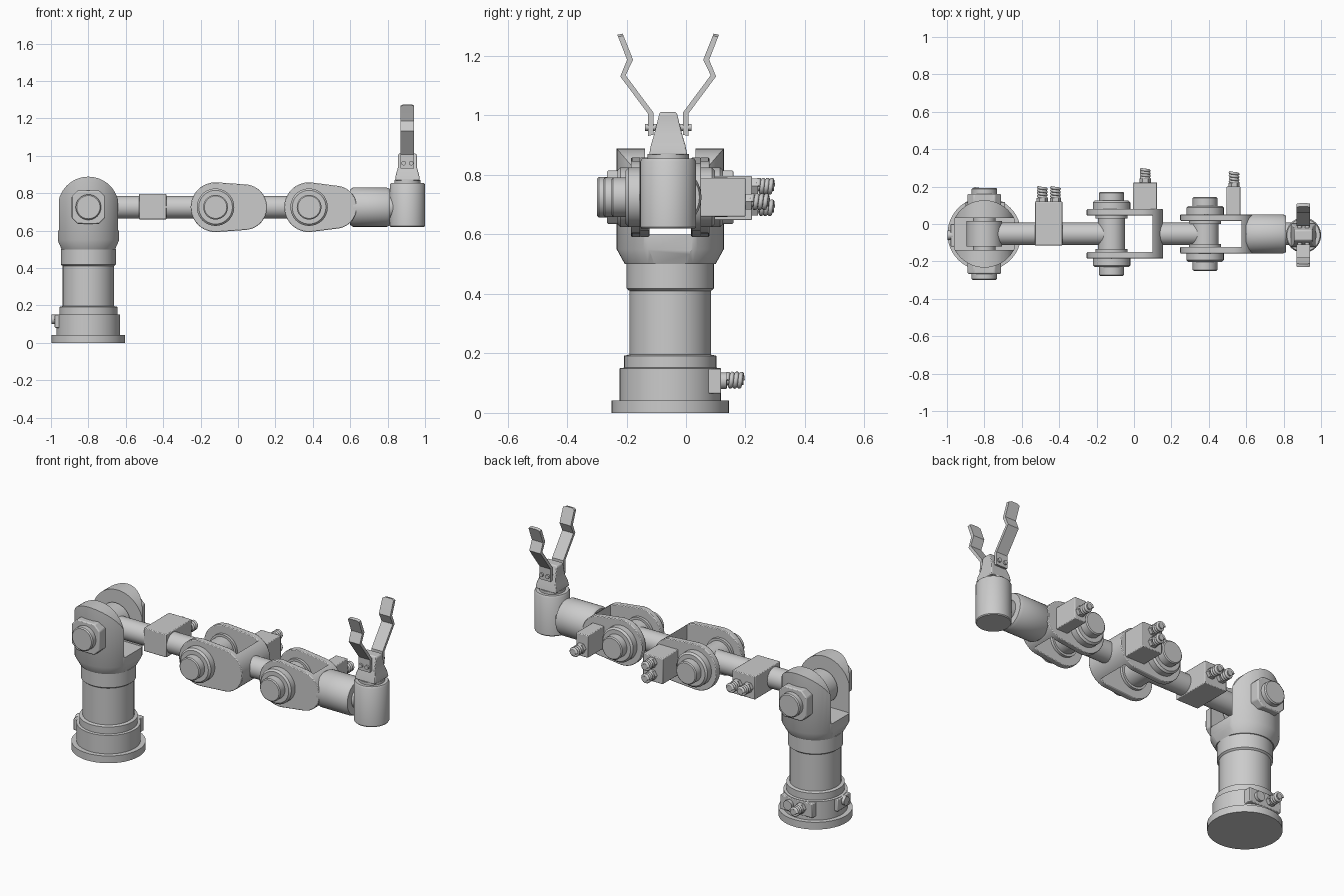
import bpy, bmesh, math
from mathutils import Vector, Matrix

if "Cube" in bpy.data.objects:
    bpy.data.objects.remove(bpy.data.objects["Cube"])

CY, CZ = -0.053, 0.725   # arm axis
BX = -0.8                # base axis


def finish(name, bm, bevel=0.0, angle=35):
    bmesh.ops.recalc_face_normals(bm, faces=bm.faces)
    me = bpy.data.meshes.new(name)
    bm.to_mesh(me)
    bm.free()
    ob = bpy.data.objects.new(name, me)
    bpy.context.collection.objects.link(ob)
    bpy.ops.object.select_all(action='DESELECT')
    bpy.context.view_layer.objects.active = ob
    ob.select_set(True)
    if bevel:
        m = ob.modifiers.new("bevel", 'BEVEL')
        m.width, m.segments, m.limit_method = bevel, 2, 'ANGLE'
    bpy.ops.object.shade_smooth_by_angle(angle=math.radians(angle))
    return ob


def box(name, lo, hi, bevel=0.0):
    lo, hi = Vector(lo), Vector(hi)
    bm = bmesh.new()
    bmesh.ops.create_cube(bm, size=1)
    bmesh.ops.transform(bm, matrix=Matrix.Translation((lo + hi) / 2) @ Matrix.Diagonal((*(hi - lo), 1)), verts=bm.verts)
    return finish(name, bm, bevel)


def lathe(name, profile, origin, axis='Z', n=40):
    """Revolve (radius, distance) points around an axis through origin."""
    rot = {'Z': Matrix.Identity(3), 'X': Matrix.Rotation(math.pi / 2, 3, 'Y'),
           'Y': Matrix.Rotation(-math.pi / 2, 3, 'X')}[axis]
    bm = bmesh.new()
    rings = []
    for r, h in profile:
        rings.append([bm.verts.new(Vector(origin) + rot @ Vector((
            r * math.cos(2 * math.pi * i / n), r * math.sin(2 * math.pi * i / n), h))) for i in range(n)])
    for a, b in zip(rings, rings[1:]):
        for i in range(n):
            bm.faces.new((a[i], a[(i + 1) % n], b[(i + 1) % n], b[i]))
    bm.faces.new(rings[0])
    bm.faces.new(rings[-1])
    return finish(name, bm)


def extrude(name, pts, a, b, axis='Y', bevel=0.0):
    """Extrude a 2D outline: (x, z) along y, or (y, z) along x."""
    put = (lambda p, t: (p[0], t, p[1])) if axis == 'Y' else (lambda p, t: (t, p[0], p[1]))
    bm = bmesh.new()
    f = [bm.verts.new(put(p, a)) for p in pts]
    g = [bm.verts.new(put(p, b)) for p in pts]
    bm.faces.new(f)
    bm.faces.new(g)
    for i in range(len(pts)):
        j = (i + 1) % len(pts)
        bm.faces.new((f[i], f[j], g[j], g[i]))
    return finish(name, bm, bevel)


def boolean(ob, cutter, op):
    m = ob.modifiers.new("cut", 'BOOLEAN')
    m.object, m.operation, m.solver = cutter, op, 'EXACT'
    bpy.ops.object.select_all(action='DESELECT')
    bpy.context.view_layer.objects.active = ob
    ob.select_set(True)
    bpy.ops.object.modifier_apply(modifier=m.name)
    bpy.data.objects.remove(cutter)


def arc(cx, cz, r, a0, a1, n=16):
    return [(cx + r * math.cos(math.radians(a0 + (a1 - a0) * i / n)),
             cz + r * math.sin(math.radians(a0 + (a1 - a0) * i / n))) for i in range(n + 1)]


def coil(name, x, y, z, length):
    """Cable fitting pointing to +y: hex nut, core and helical cable."""
    lathe(name + "_nut", [(.03, 0), (.03, .02)], (x, y, z), 'Y', 6)
    lathe(name + "_core", [(.016, .015), (.016, length - .005)], (x, y, z), 'Y', 12)
    cu = bpy.data.curves.new(name, 'CURVE')
    cu.dimensions, cu.bevel_depth, cu.bevel_resolution, cu.use_fill_caps = '3D', .008, 2, True
    sp = cu.splines.new('POLY')
    n = 48
    sp.points.add(n)
    for i, p in enumerate(sp.points):
        t = 2 * math.pi * 3.5 * i / n
        p.co = (x + .021 * math.cos(t), y + .02 + (length - .028) * i / n, z + .021 * math.sin(t), 1)
    bpy.context.collection.objects.link(bpy.data.objects.new(name, cu))


# Base and turning column
lathe("base_column", [(.197, 0), (.197, .042), (.17, .042), (.17, .15), (.155, .152), (.155, .192),
                      (.137, .196), (.137, .41), (.147, .418), (.147, .5)], (BX, CY, 0), n=48)
box("base_rear_connector", (-.9, .04, .065), (-.69, .118, .148), .004)
coil("base_cable", -.83, .118, .11, .08)
lathe("base_plug", [(.028, 0), (.028, .018)], (-.75, .118, .108), 'Y', 16)
box("base_side_connector", (-.98, -.12, .08), (-.93, .0, .148), .004)
lathe("base_side_plug", [(.025, 0), (.025, .03)], (-.997, -.06, .125), 'X', 16)

# Shoulder fork: rounded side profile trimmed to a round plan, with a slot
fork = extrude("shoulder_fork", [(BX - .143, .5), (BX + .143, .5), (BX + .163, .545)]
               + arc(BX, CZ, .163, 0, 180, 28) + [(BX - .163, .545)], CY - .2, CY + .2)
boolean(fork, lathe("trim", [(.147, .49), (.18, .55), (.18, 1)], (BX, CY, 0), n=48), 'INTERSECT')
boolean(fork, box("slot", (-1.1, CY - .085, .6), (-.5, CY + .085, 1)), 'DIFFERENCE')
bpy.ops.object.shade_smooth_by_angle(angle=math.radians(35))
lathe("shoulder_hub", [(.095, -.068), (.095, .068)], (BX, CY, CZ), 'Y')
lathe("shoulder_axle", [(.06, -.2), (.06, .2)], (BX, CY, CZ), 'Y', 24)
for s, side in ((-1, "front"), (1, "back")):
    c = .034
    h = .09
    octo = [(BX + a, CZ + b) for a, b in ((-h, -h + c), (-h + c, -h), (h - c, -h), (h, -h + c),
                                         (h, h - c), (h - c, h), (-h + c, h), (-h, h - c))]
    extrude("shoulder_boss_" + side, octo, CY + s * .15, CY + s * .213, bevel=.006)
    lathe("shoulder_cap_" + side, [(.068, s * .2), (.068, s * .24), (.062, s * .246)], (BX, CY, CZ), 'Y')


# Elbow and wrist joints share one design
def joint(name, x, end_x, end_r, half, back, bridge):
    cx = end_x - end_r
    outline = arc(x, CZ, .133, 88, 272, 24) + arc(cx, CZ, end_r, -86, 86, 24)
    for s, side in ((-1, "front"), (1, "back")):
        extrude(f"{name}_plate_{side}", outline, CY + s * (half - .034), CY + s * half, bevel=.004)
        lathe(f"{name}_boss_{side}", [(.1, s * (half - .01)), (.1, s * (half + .036)), (.09, s * (half + .046)),
                                      (.066, s * (half + .046)), (.066, s * (half + .088)),
                                      (.06, s * (half + .093))], (x, CY, CZ), 'Y')
        lathe(f"{name}_washer_{side}", [(.085, s * (half - .05)), (.085, s * (half - .03))], (x, CY, CZ), 'Y')
    lathe(name + "_hub", [(.072, -half + .04), (.072, half - .04)], (x, CY, CZ), 'Y')
    # curved web that closes the fork at its far end
    a = math.degrees(math.acos(max(-1, 1 - bridge / end_r)))
    extrude(name + "_web", arc(cx, CZ, end_r, -a, a, 20), CY - half + .01, CY + half - .01)


def rod(name, x0, x1):
    lathe(name, [(.06, x0), (.06, x1)], (0, CY, CZ), 'X', 32)


rod("upper_arm_rod", BX + .05, -.14)
joint("elbow", -.12, .155, .122, .132, .17, .055)
rod("forearm_rod", .11, .36)
joint("wrist", .38, .635, .115, .104, .14, .06)

# Drive boxes with cable coils
box("upper_arm_drive", (-.53, -.115, .66), (-.383, .12, .795), .004)
for x in (-.49, -.42):
    coil("upper_arm_cable", x, .12, .725, .083)
box("elbow_drive", (-.005, .06, .648), (.123, .222, .797), .004)
for z in (.69, .762):
    coil("elbow_cable", .06, .222, z, .078)
box("wrist_drive", (.495, .03, .66), (.57, .2, .79), .004)
coil("wrist_cable", .535, .2, .71, .083)

# Wrist barrel and gripper body
lathe("wrist_barrel", [(.095, .6), (.105, .615), (.105, .795), (.098, .812)], (0, CY, CZ), 'X')
rod("wrist_neck", .8, .88)
GX, GY = .906, -.06
lathe("gripper_body", [(.09, .62), (.094, .625), (.094, .845), (.088, .855), (.07, .855), (.07, .87)], (GX, GY, 0))

# Tapered gripper head
bm = bmesh.new()
prev = None
for hx, hy, z in ((.066, .064, .868), (.062, .058, .9), (.05, .046, .94), (.05, .03, 1.005), (.044, .025, 1.012)):
    ring = [bm.verts.new((GX + a * hx, GY + b * hy, z)) for a, b in ((-1, -1), (1, -1), (1, 1), (-1, 1))]
    if prev:
        for i in range(4):
            bm.faces.new((prev[i], prev[(i + 1) % 4], ring[(i + 1) % 4], ring[i]))
    else:
        bm.faces.new(ring)
    prev = ring
bm.faces.new(prev)
finish("gripper_head", bm, .004)

# Two bent finger plates with hinge pins
path = [(.05, .935), (.05, 1.01), (.143, 1.135), (.118, 1.187), (.15, 1.268)]
for s, side in ((-1, "front"), (1, "back")):
    bm = bmesh.new()
    prev = None
    for i, (y, z) in enumerate(path + [(.153, 1.275)]):
        w = .022 if i == 5 else .036
        yz = [(y, z), (y + .018, z - .004)] if i != 3 else [(y, z), (y + .02, z)]
        ring = [bm.verts.new((GX + dx, GY + s * p[0], p[1])) for dx, p in
                ((-w, yz[0]), (w, yz[0]), (w, yz[1]), (-w, yz[1]))]
        if prev:
            for k in range(4):
                bm.faces.new((prev[k], prev[(k + 1) % 4], ring[(k + 1) % 4], ring[k]))
        else:
            bm.faces.new(ring)
        prev = ring
    bm.faces.new(prev)
    finish("finger_" + side, bm)
    for x in (GX - .02, GX + .02):
        lathe("finger_pin_" + side, [(.012, s * .03), (.012, s * .078)], (x, GY, .96), 'Y', 12)
